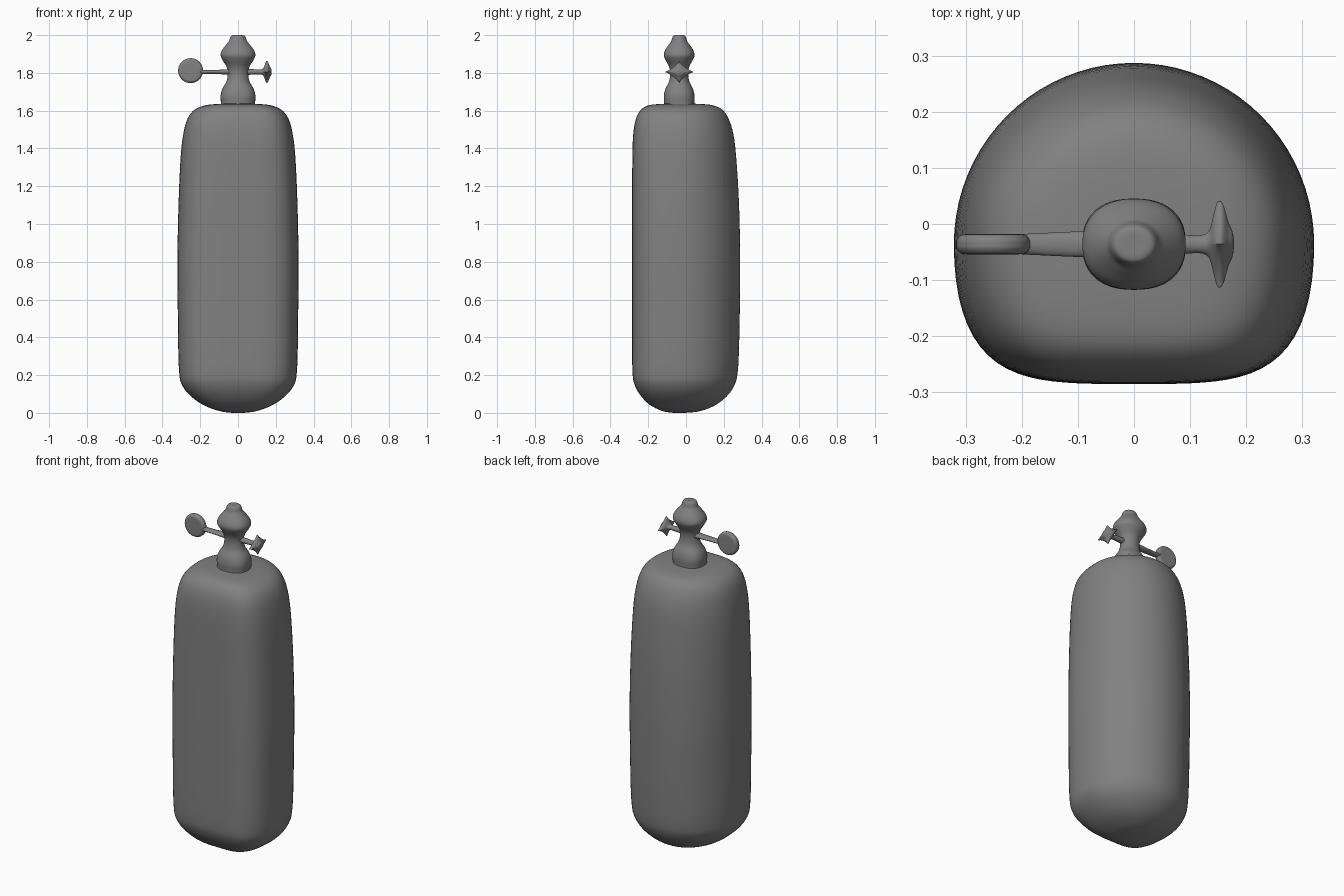
import bpy, bmesh, math

CY = -0.036  # axis of the valve and of the widest body section

dark_grey = bpy.data.materials.new("dark_grey")
dark_grey.diffuse_color = (0.22, 0.22, 0.22, 1.0)


def smooth_rows(rows, steps):
    """Catmull-Rom interpolation of a short table of section values."""
    out = []
    for i in range(len(rows) - 1):
        p0, p1 = rows[max(i - 1, 0)], rows[i]
        p2, p3 = rows[i + 1], rows[min(i + 2, len(rows) - 1)]
        for s in range(steps):
            t = s / steps
            out.append([0.5 * (2 * b + (c - a) * t + (2 * a - 5 * b + 4 * c - d) * t * t
                               + (3 * b - a - 3 * c + d) * t ** 3)
                        for a, b, c, d in zip(p0, p1, p2, p3)])
    return out + [list(rows[-1])]


def spow(v, e):
    return math.copysign(abs(v) ** e, v)


def loft(name, rows, section, sides=64, steps=4):
    """Skin closed rings; section(row, cos, sin) returns one point."""
    bm = bmesh.new()
    rings = []
    for row in smooth_rows(rows, steps):
        angles = [2 * math.pi * k / sides for k in range(sides)]
        rings.append([bm.verts.new(section(row, math.cos(a), math.sin(a))) for a in angles])
    for r0, r1 in zip(rings, rings[1:]):
        for k in range(sides):
            j = (k + 1) % sides
            bm.faces.new((r0[k], r0[j], r1[j], r1[k]))
    bm.faces.new(rings[0])
    bm.faces.new(rings[-1])
    bmesh.ops.recalc_face_normals(bm, faces=bm.faces)
    mesh = bpy.data.meshes.new(name)
    bm.to_mesh(mesh)
    bm.free()
    mesh.shade_smooth()
    mesh.materials.append(dark_grey)
    obj = bpy.data.objects.new(name, mesh)
    bpy.context.collection.objects.link(obj)
    return obj


# Tank body: round back, flattened front. Rows: z, half width, front y, back y
def body_section(row, c, s):
    z, w, front, back = row
    if s >= 0:
        return (w * c, CY + (back - CY) * s, z)
    return (w * c, CY + (front - CY) * (1 - (1 + s) ** 1.8), z)


loft("tank_body", [
    (0.0, 0.03, -0.066, -0.006),
    (0.010, 0.10, -0.125, 0.078),
    (0.045, 0.19, -0.195, 0.163),
    (0.10, 0.262, -0.246, 0.227),
    (0.155, 0.300, -0.274, 0.260),
    (0.21, 0.311, -0.283, 0.273),
    (0.32, 0.316, -0.285, 0.280),
    (0.55, 0.319, -0.285, 0.285),
    (0.80, 0.321, -0.285, 0.287),
    (1.10, 0.315, -0.285, 0.281),
    (1.35, 0.304, -0.284, 0.266),
    (1.48, 0.289, -0.279, 0.250),
    (1.56, 0.266, -0.264, 0.224),
    (1.605, 0.230, -0.238, 0.192),
    (1.628, 0.175, -0.200, 0.145),
    (1.636, 0.10, -0.13, 0.07),
    (1.637, 0.03, -0.066, -0.006),
], body_section, sides=80)

# Valve stem with two bulges. Rows: z, radius, squareness exponent
loft("valve_stem", [
    (1.615, 0.090, 0.85), (1.645, 0.091, 0.85), (1.68, 0.092, 0.85),
    (1.715, 0.083, 0.9), (1.755, 0.061, 1.0), (1.80, 0.054, 1.0),
    (1.835, 0.062, 1.0), (1.868, 0.082, 0.95), (1.892, 0.092, 0.9),
    (1.918, 0.086, 0.95), (1.948, 0.064, 1.0), (1.968, 0.048, 1.0),
    (1.985, 0.042, 1.0), (1.996, 0.036, 1.0), (2.0, 0.026, 1.0), (2.0, 0.008, 1.0),
], lambda r, c, s: (r[1] * spow(c, r[2]), CY + 0.88 * r[1] * spow(s, r[2]), r[0]), sides=48)

# Flat arm leading to the gauge. Rows: x, half depth, half height
loft("gauge_arm", [
    (-0.03, 0.024, 0.016), (-0.09, 0.023, 0.012), (-0.14, 0.021, 0.010),
    (-0.20, 0.018, 0.012),
], lambda r, c, s: (r[0], CY + r[1] * c, 1.805 + r[2] * s), sides=24)

# Round gauge facing front. Rows: y offset, radius
loft("gauge_disc", [
    (-0.018, 0.01), (-0.018, 0.045), (-0.016, 0.058), (-0.008, 0.065), (0.0, 0.066),
    (0.008, 0.065), (0.016, 0.058), (0.018, 0.045), (0.018, 0.01),
], lambda r, c, s: (-0.251 + r[1] * c, CY + r[0], 1.812 + r[1] * s), sides=40)

# Four-pointed turning knob on its stem. Rows: x, half depth, half height, exponent
loft("valve_knob", [
    (0.03, 0.018, 0.016, 1.0), (0.09, 0.017, 0.014, 1.0), (0.118, 0.016, 0.013, 1.0),
    (0.134, 0.025, 0.020, 1.3), (0.143, 0.058, 0.042, 2.1), (0.148, 0.074, 0.055, 2.5),
    (0.154, 0.077, 0.058, 2.5), (0.160, 0.068, 0.050, 2.3), (0.168, 0.040, 0.030, 1.7),
    (0.175, 0.024, 0.018, 1.2), (0.178, 0.008, 0.006, 1.0),
], lambda r, c, s: (r[0], CY + r[1] * spow(c, r[3]), 1.805 + r[2] * spow(s, r[3])), sides=48)
